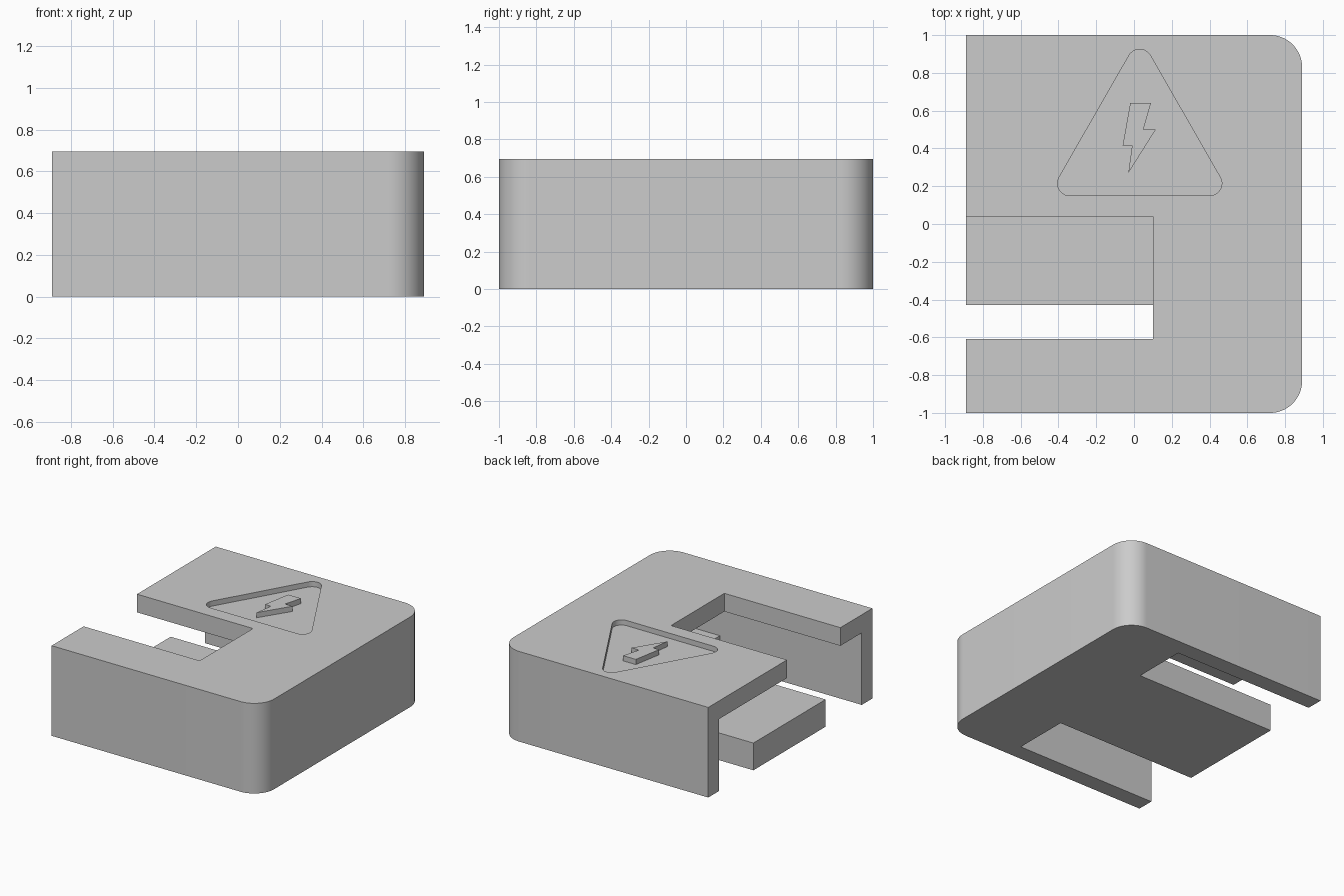
import bpy, bmesh, math

if "Cube" in bpy.data.objects:
    bpy.data.objects.remove(bpy.data.objects["Cube"])

GREY = (0.6, 0.6, 0.6, 1)
HX, HY, HEIGHT = 0.89, 1.0, 0.695
WALL, FLOOR, CEILING = 0.13, 0.21, 0.555
RECESS = HEIGHT - 0.04
OUT = 0.2  # cutter overshoot past the open side

grey = bpy.data.materials.new("light grey plastic")
grey.use_nodes = True
grey.diffuse_color = GREY
grey.node_tree.nodes["Principled BSDF"].inputs["Base Color"].default_value = GREY


def arc(cx, cy, r, start, end, n):
    """Points along an arc, angles in degrees."""
    angles = [math.radians(start + (end - start) * i / n) for i in range(n + 1)]
    return [(cx + r * math.cos(a), cy + r * math.sin(a)) for a in angles]


def rect(x0, x1, y0, y1):
    return [(x0, y0), (x1, y0), (x1, y1), (x0, y1)]


def prism(name, points, z0, z1):
    """Extrude a flat outline from z0 up to z1."""
    bm = bmesh.new()
    base = bm.faces.new([bm.verts.new((x, y, z0)) for x, y in points])
    top = bmesh.ops.extrude_face_region(bm, geom=[base])["geom"]
    verts = [g for g in top if isinstance(g, bmesh.types.BMVert)]
    bmesh.ops.translate(bm, vec=(0, 0, z1 - z0), verts=verts)
    bmesh.ops.recalc_face_normals(bm, faces=bm.faces)
    mesh = bpy.data.meshes.new(name)
    bm.to_mesh(mesh)
    bm.free()
    mesh.materials.append(grey)
    obj = bpy.data.objects.new(name, mesh)
    bpy.context.collection.objects.link(obj)
    return obj


def activate(obj):
    bpy.ops.object.select_all(action="DESELECT")
    obj.select_set(True)
    bpy.context.view_layer.objects.active = obj


def cut(body, name, points, z0, z1):
    """Subtract a prism from the body."""
    cutter = prism(name, points, z0, z1)
    cutter.hide_render = True
    mod = body.modifiers.new(name, "BOOLEAN")
    mod.operation = "DIFFERENCE"
    mod.solver = "EXACT"
    mod.object = cutter
    activate(body)
    bpy.ops.object.modifier_apply(modifier=mod.name)
    bpy.data.objects.remove(cutter)


# Housing block, rounded on the closed side
R = 0.17
outline = [(-HX, -HY)]
outline += arc(HX - R, -HY + R, R, -90, 0, 16)
outline += arc(HX - R, HY - R, R, 0, 90, 16)
outline += [(-HX, HY)]
housing = prism("housing", outline, 0, HEIGHT)

# Hollow interior, open on one side
inner = HY - WALL
cut(housing, "cavity", rect(-HX - OUT, HX - WALL, -inner, inner), FLOOR, CEILING)

# Slot through the top plate
cut(housing, "top_slot", rect(-HX - OUT, 0.10, -0.61, 0.04), CEILING - 0.05, HEIGHT + OUT)

# Two floor slots that leave a tongue between them
for name, y0, y1 in (("front_floor_slot", -inner, -0.43), ("back_floor_slot", 0.45, inner)):
    cut(housing, name, rect(-HX - OUT, 0.32, y0, y1), -OUT, FLOOR + 0.05)

# Rounded triangular recess in the top
r = 0.065
triangle = arc(-0.34, 0.215, r, 150, 270, 10)
triangle += arc(0.40, 0.215, r, 270, 390, 10)
triangle += arc(0.03, 0.86, r, 30, 150, 10)
cut(housing, "triangle_recess", triangle, RECESS, HEIGHT + OUT)

# Raised bolt shape standing in the recess
bolt = [(-0.02, 0.64), (0.09, 0.64), (0.05, 0.50), (0.115, 0.50),
        (-0.03, 0.27), (-0.01, 0.415), (-0.06, 0.415)]
prism("raised_bolt", bolt, RECESS, HEIGHT)

# Smooth the rounded corners, keep the edges sharp
activate(housing)
bpy.ops.object.shade_smooth_by_angle(angle=math.radians(30))
